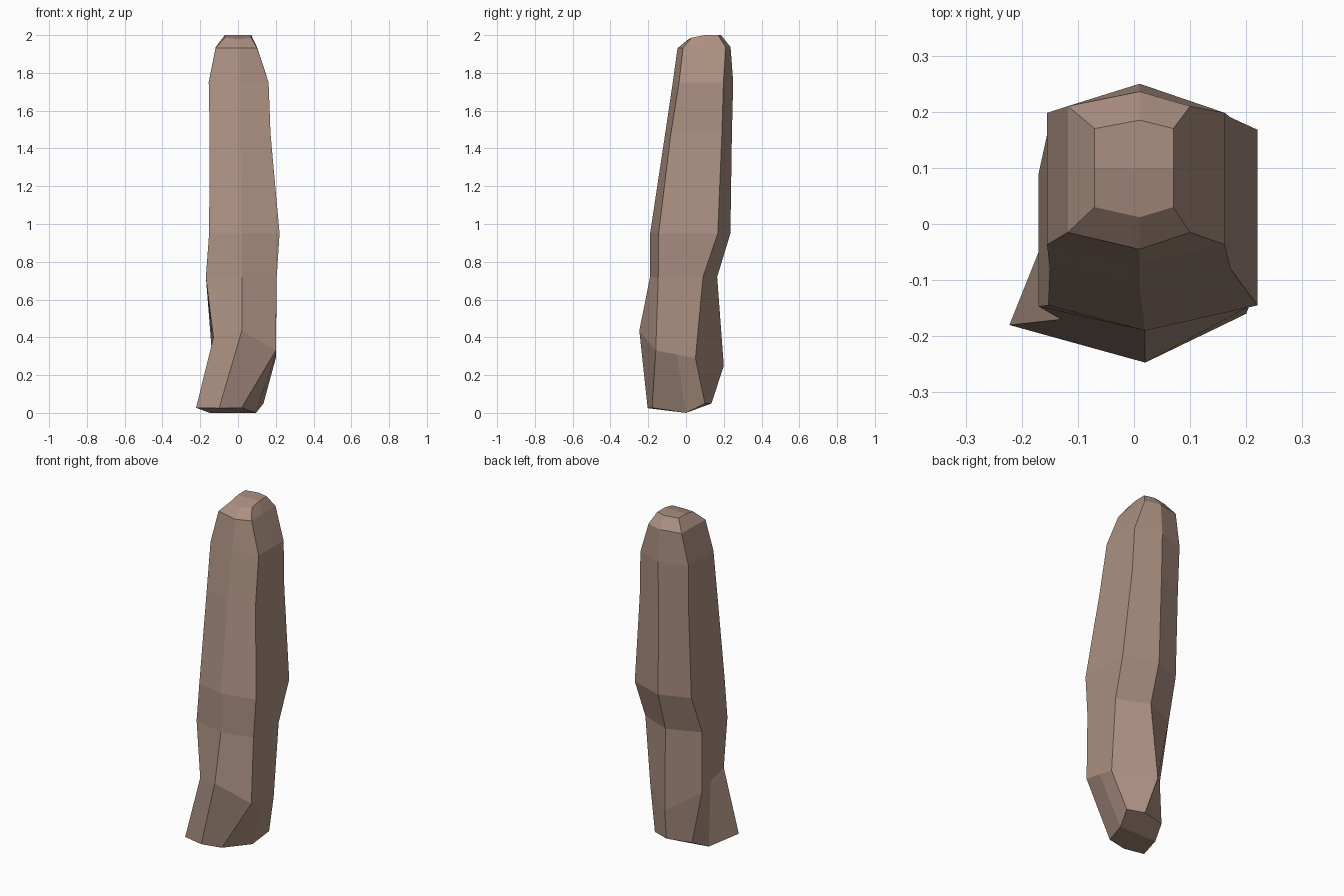
import bpy
import bmesh

if "Cube" in bpy.data.objects:
    bpy.data.objects.remove(bpy.data.objects["Cube"])

# One brown skin-like clay colour
clay = bpy.data.materials.new("warm brown")
clay.diffuse_color = (0.41, 0.28, 0.222, 1.0)
clay.use_nodes = True
clay.node_tree.nodes["Principled BSDF"].inputs["Base Color"].default_value = clay.diffuse_color


def section(z, left, right, mid, front, front_side, back_side, back, drop=0.0):
    """Eight-point ring: front ridge, right side, back ridge, left side."""
    centre = (front_side + back_side) / 2
    return [
        (mid, front, z - drop * 1.6), (right, front_side, z - drop), (right, centre, z),
        (right, back_side, z), (mid, back, z), (left, back_side, z),
        (left, centre, z), (left, front_side, z - drop),
    ]


# Twisted foot and slanted bend, from the bottom up
rings = [
    [(-0.10, -0.203, 0.025), (0.02, -0.18, 0.027), (0.095, 0.0, 0.0), (0.135, 0.10, 0.05),
     (0.035, 0.135, 0.05), (-0.11, 0.10, 0.05), (-0.15, 0.0, 0.0), (-0.222, -0.18, 0.027)],
    [(0.02, -0.247, 0.435), (0.20, -0.16, 0.33), (0.20, -0.05, 0.31), (0.20, 0.05, 0.29),
     (0.0, 0.20, 0.25), (-0.14, 0.05, 0.34), (-0.135, -0.04, 0.37), (-0.13, -0.17, 0.40)],
]
# Shaft and rounded tip
rings += [
    section(0.72, -0.17, 0.205, 0.02, -0.19, -0.147, 0.09, 0.165),
    section(0.95, -0.153, 0.22, 0.02, -0.19, -0.145, 0.168, 0.235),
    section(1.48, -0.15, 0.172, 0.01, -0.11, -0.08, 0.19, 0.243),
    section(1.75, -0.155, 0.162, 0.01, -0.07, -0.037, 0.198, 0.25),
    section(1.937, -0.118, 0.10, 0.01, -0.045, -0.015, 0.21, 0.236, 0.004),
    section(2.0, -0.07, 0.07, 0.01, 0.012, 0.03, 0.17, 0.185, 0.014),
]

bm = bmesh.new()
loops = [[bm.verts.new(p) for p in ring] for ring in rings]
for low, high in zip(loops, loops[1:]):
    for i in range(8):
        j = (i + 1) % 8
        bm.faces.new((low[i], low[j], high[j], high[i]))

# Each end is closed by two facets folded along the side-to-side line
for end in (loops[0], loops[-1]):
    bm.faces.new([end[i] for i in (6, 7, 0, 1, 2)])
    bm.faces.new([end[i] for i in (2, 3, 4, 5, 6)])
bmesh.ops.recalc_face_normals(bm, faces=bm.faces[:])

mesh = bpy.data.meshes.new("bent_pillar")
bm.to_mesh(mesh)
bm.free()
mesh.materials.append(clay)
pillar = bpy.data.objects.new("bent_pillar", mesh)
bpy.context.collection.objects.link(pillar)
